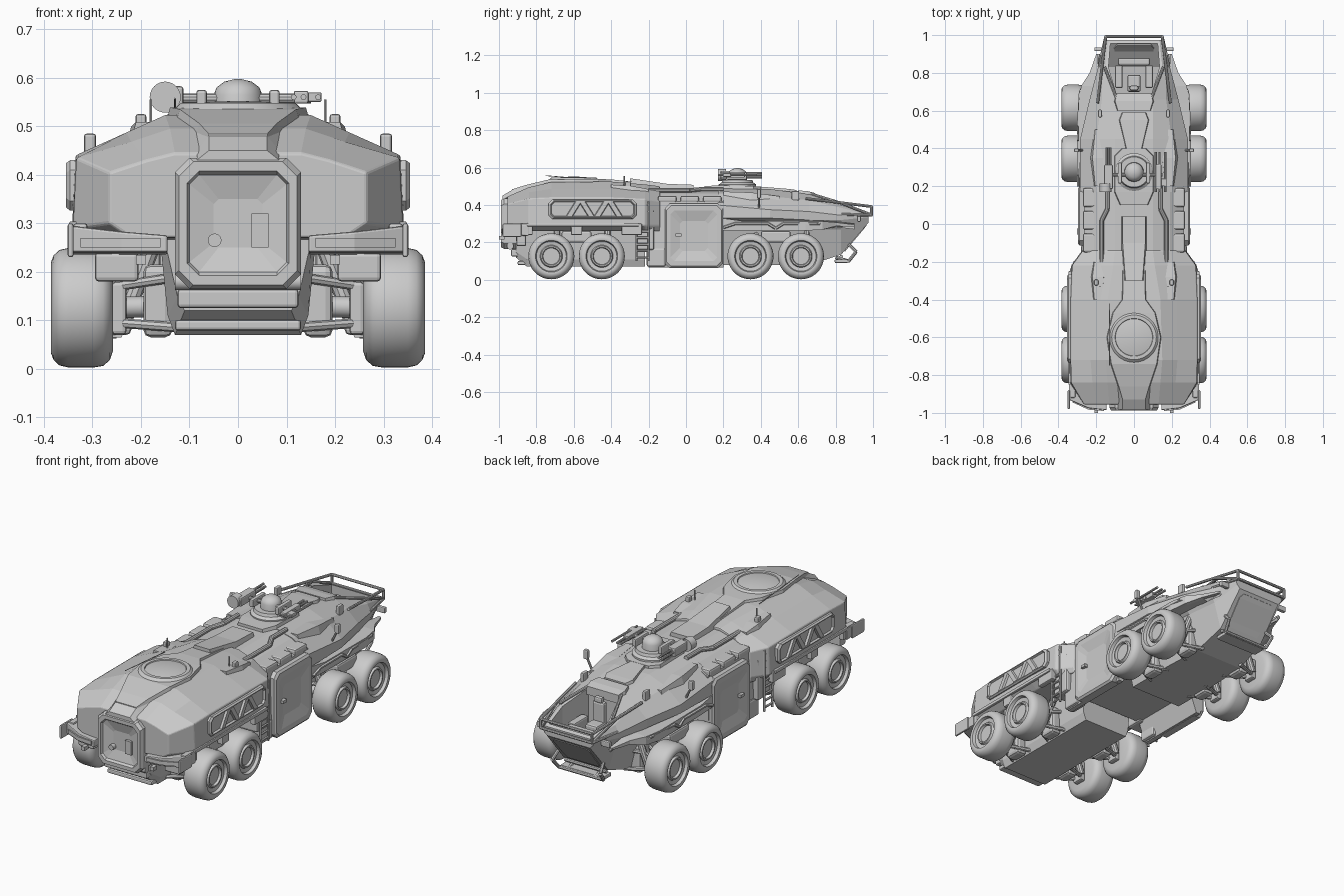
import bpy, bmesh
from math import pi, cos, sin
from mathutils import Vector


def finish(name, bm, mirror=False, bevel=0, smooth=False):
    bmesh.ops.recalc_face_normals(bm, faces=bm.faces)
    me = bpy.data.meshes.new(name)
    bm.to_mesh(me)
    bm.free()
    ob = bpy.data.objects.new(name, me)
    bpy.context.collection.objects.link(ob)
    if smooth:
        bpy.ops.object.select_all(action='DESELECT')
        ob.select_set(True)
        bpy.context.view_layer.objects.active = ob
        bpy.ops.object.shade_smooth_by_angle(angle=0.6)
    if bevel:
        m = ob.modifiers.new("bevel", 'BEVEL')
        m.width, m.segments, m.limit_method = bevel, 2, 'ANGLE'
    if mirror:
        ob.modifiers.new("mirror", 'MIRROR').use_mirror_merge = False
    return ob


def loft(name, rings, **kw):
    bm = bmesh.new()
    vs = [[bm.verts.new(p) for p in r] for r in rings]
    n = len(vs[0])
    for a, b in zip(vs, vs[1:]):
        for i in range(n):
            bm.faces.new((a[i], a[(i + 1) % n], b[(i + 1) % n], b[i]))
    bm.faces.new(vs[0])
    bm.faces.new(vs[-1])
    return finish(name, bm, **kw)


def hull(name, sections, **kw):
    # each section: y and the right half outline, top centre to bottom centre
    return loft(name, [[(x, y, z) for x, z in h] + [(-x, y, z) for x, z in h[-2:0:-1]]
                       for y, h in sections], **kw)


def deck(name, rows, h=.014, cx=0, **kw):
    # raised roof plate following rows of (y, half width, z)
    return loft(name, [[(cx - w, y, z + h), (cx + w, y, z + h), (cx + w + .012, y, z - .03),
                        (cx - w - .012, y, z - .03)] for y, w, z in rows], **kw)


def box(name, c, s, **kw):
    bm = bmesh.new()
    bmesh.ops.create_cube(bm, size=1)
    for v in bm.verts:
        v.co = Vector(v.co[i] * s[i] + c[i] for i in range(3))
    return finish(name, bm, **kw)


def tube(name, paths, r, n=8, **kw):
    bm = bmesh.new()
    for pts in paths:
        for a, b in zip(pts, pts[1:]):
            a, b = Vector(a), Vector(b)
            g = bmesh.ops.create_cone(bm, cap_ends=True, segments=n, radius1=r, radius2=r, depth=(b - a).length)
            q = (b - a).to_track_quat('Z', 'Y')
            for v in g['verts']:
                v.co = q @ v.co + (a + b) / 2
    return finish(name, bm, **kw)


def lathe(name, prof, c, axis, n=40, **kw):
    # profile of (distance along axis, radius)
    def pt(d, r, t):
        u, v = r * cos(t), r * sin(t)
        p = {'x': (d, u, v), 'y': (u, d, v), 'z': (u, v, d)}[axis]
        return [p[i] + c[i] for i in range(3)]
    return loft(name, [[pt(d, r, 2 * pi * i / n) for i in range(n)] for d, r in prof], smooth=True, **kw)


def panel(name, axis, cu, cv, rings, **kw):
    # nested chamfered rectangles (half width, half height, chamfer, depth)
    out = []
    for w, h, c, d in rings:
        o = [(w, h - c), (w - c, h), (c - w, h), (-w, h - c), (-w, c - h), (c - w, -h), (w - c, -h), (w, c - h)]
        out.append([(d, cu + u, cv + v) if axis == 'x' else (cu + u, d, cv + v) for u, v in o])
    return loft(name, out, **kw)


# Rear, middle and front hull
hull("rear_hull", [
    (-.955, [(0, .445), (.13, .445), (.19, .43), (.265, .405), (.265, .30), (.22, .27), (0, .27)]),
    (-.84, [(0, .495), (.14, .495), (.22, .468), (.333, .435), (.34, .29), (.3, .26), (0, .26)]),
    (-.72, [(0, .523), (.15, .523), (.23, .487), (.335, .44), (.342, .29), (.3, .26), (0, .26)]),
    (-.4, [(0, .525), (.14, .525), (.23, .487), (.335, .44), (.342, .29), (.3, .26), (0, .26)]),
    (-.22, [(0, .51), (.11, .51), (.21, .478), (.328, .432), (.333, .29), (.3, .26), (0, .26)]),
    (-.14, [(0, .50), (.1, .50), (.19, .47), (.27, .42), (.275, .29), (.27, .26), (0, .26)])], bevel=.005)
hull("rear_belly", [
    (-.91, [(0, .3), (.12, .3), (.15, .26), (.125, .15), (.11, .12), (0, .12)]),
    (-.85, [(0, .3), (.14, .3), (.16, .26), (.145, .11), (.13, .07), (0, .07)]),
    (-.22, [(0, .3), (.14, .3), (.16, .26), (.145, .11), (.13, .07), (0, .07)])])
hull("middle_hull", [(y, [(0, .487), (.1, .487), (.19, .462), (.265, .42), (.275, .1), (.265, .065),
                          (.24, .065), (.2, .17), (0, .17)]) for y in (-.2, .2)])
front = hull("front_hull", [
    (.17, [(0, .49), (.1, .49), (.2, .463), (.285, .40), (.29, .33), (.2, .28), (.15, .08), (0, .08)]),
    (.45, [(0, .485), (.1, .485), (.2, .447), (.285, .375), (.285, .33), (.2, .28), (.15, .08), (0, .08)]),
    (.66, [(0, .457), (.1, .457), (.17, .425), (.235, .365), (.235, .32), (.19, .27), (.14, .08), (0, .08)]),
    (.83, [(0, .40), (.15, .40), (.17, .385), (.19, .345), (.19, .32), (.17, .27), (.13, .135), (0, .135)]),
    (.975, [(0, .352), (.135, .352), (.142, .348), (.148, .34), (.148, .335), (.142, .322), (.125, .305), (0, .305)])])

# Cockpit opening
cut = loft("cockpit_cutter", [[(-w, y, b), (w, y, b), (w, y, .6), (-w, y, .6)]
                              for y, w, b in ((.68, .09, .2), (.83, .135, .22), (.955, .125, .31))])
m = front.modifiers.new("cockpit", 'BOOLEAN')
m.operation, m.object, m.solver = 'DIFFERENCE', cut, 'EXACT'
bpy.context.view_layer.objects.active = front
bpy.ops.object.modifier_apply(modifier="cockpit")
bpy.data.objects.remove(cut)
box("pilot_seat", (0, .75, .27), (.07, .08, .1), bevel=.01)
box("seat_back", (0, .715, .35), (.07, .03, .14), bevel=.01)
box("headrest", (0, .72, .43), (.045, .025, .03), bevel=.008)
box("control_console", (0, .86, .30), (.17, .04, .06), bevel=.01)
box("side_console", (.08, .78, .28), (.04, .12, .1), mirror=True, bevel=.008)
tube("cockpit_cage", [[(.193, .64, .435), (.17, .83, .412), (.15, .992, .392), (.15, .992, .345), (.185, .83, .35)],
                      [(.09, .66, .462), (.155, .83, .41)], [(0, .992, .392), (.15, .992, .392)],
                      [(0, .992, .345), (.15, .992, .345)], [(.17, .83, .41), (.15, .985, .35)]], .0075, mirror=True)
loft("nose_plate", [[(-w, y, z), (w, y, z), (w, y - .02, z + .03), (-w, y - .02, z + .03)]
                    for w, y, z in ((.09, .85, .15), (.10, .87, .175), (.105, .95, .27), (.09, .965, .29))])
tube("nose_guard", [[(0, .87, .10), (.13, .87, .10), (.14, .91, .15), (.13, .87, .19)],
                    [(0, .83, .125), (.12, .83, .125)], [(.08, .8, .12), (.08, .87, .10)]], .009, mirror=True)
box("nose_skid", (0, .83, .10), (.25, .07, .02), bevel=.005)
box("nose_light", (.185, .925, .325), (.05, .02, .03), mirror=True, bevel=.005)

# Wheels and suspension
tyre = [(.258, .03), (.258, .09), (.264, .108), (.278, .12), (.296, .123), (.35, .123), (.368, .119), (.38, .108),
        (.385, .095), (.383, .085), (.368, .08), (.364, .06), (.374, .055), (.374, .048), (.362, .044), (.362, .01)]
for k, y in enumerate((-.72, -.45, .345, .615)):
    lathe(f"wheel_{k}", tyre, (0, y, .126), 'x', 48, mirror=True)
    tube(f"axle_{k}", [[(.1, y, .13), (.27, y, .126)]], .022, 12, mirror=True, smooth=True)
    tube(f"suspension_arms_{k}", [[(.12, y + s * .07, z), (.25, y + s * .015, z + d)]
                                  for s in (-1, 1) for z, d in ((.085, .01), (.19, -.02))], .01, mirror=True)
    tube(f"shock_absorber_{k}", [[(.17, y + .03, .27), (.235, y + .03, .1)]], .017, 10, mirror=True)
    box(f"gearbox_{k}", (.165, y, .14), (.06, .09, .15), mirror=True, bevel=.015)
    box(f"wheel_mount_{k}", (.245, y, .125), (.03, .06, .11), mirror=True, bevel=.008)
for y in (-.585, .48):
    box("suspension_block", (.23, y, .23), (.14, .16, .06), mirror=True, bevel=.01)

# Rear hatch, step and bumpers
panel("rear_hatch", 'y', 0, .3, [(.13, .135, .03, -.9), (.13, .135, .03, -.972), (.122, .127, .03, -.988),
                                 (.105, .108, .025, -.988), (.1, .1, .02, -.976), (.05, .05, .01, -.962)])
tube("hatch_handle", [[(-.048, -.955, .265), (-.048, -.985, .265)]], .014, 16)
box("hatch_lock", (.045, -.968, .285), (.035, .016, .07))
tube("hatch_hinge", [[(-.13, -.94, .18), (.13, -.94, .18)]], .018, 14, smooth=True)
box("rear_step", (0, -.91, .145), (.25, .05, .04), bevel=.008)
box("rear_skid_bar", (0, -.87, .09), (.26, .06, .022), bevel=.006)
hull("hatch_hood", [(-.982, [(0, .45), (.06, .45), (.085, .43), (0, .43)]),
                    (-.93, [(0, .48), (.06, .48), (.085, .45), (0, .43)]),
                    (-.86, [(0, .505), (.07, .505), (.1, .47), (0, .43)])])
loft("rear_bumper", [[(x, y - .03, .24), (x, y + .06, .235), (x, y + .06, t), (x, y - .03, t)]
                     for x, y, t in ((.145, -.955, .275), (.24, -.945, .283), (.345, -.90, .295))],
     mirror=True, bevel=.005)
loft("rear_lamp", [[(x, y, .25), (x, y + .03, .25), (x, y + .03, .27), (x, y, .27)]
                   for x, y in ((.16, -.99), (.24, -.983), (.325, -.945))], mirror=True)
box("bumper_corner", (.345, -.93, .265), (.012, .1, .07), mirror=True, bevel=.005)
box("tow_tab", (.2, -.985, .225), (.02, .03, .02), mirror=True)
box("rear_mudguard", (.25, -.88, .21), (.09, .05, .06), mirror=True, bevel=.008)

# Side window frames with slanted posts, rear skirts
panel("window_frame", 'x', -.50, .378, [(.235, .052, .02, .325), (.235, .052, .02, .346), (.225, .046, .02, .354),
                                        (.222, .042, .015, .354), (.218, .038, .015, .3435)], mirror=True)
for y, d in ((-.6, .025), (-.53, -.025), (-.45, .025), (-.38, -.025)):
    loft("window_post", [[(x, y + s * d - .02, .378 + s * .04), (x, y + s * d + .02, .378 + s * .04)][::t]
                         + [(x + .014, y + s * d + t * .014, .378 + s * .04),
                            (x + .014, y + s * d - t * .014, .378 + s * .04)]
                         for x, s, t in ((.34, -1, 1), (.34, 1, 1))], mirror=True)
for y, w in ((-.585, .03), (-.87, .07), (-.29, .08)):
    box("arch_skirt", (.325, y, .27), (.03, w + .03, .06), mirror=True, bevel=.006)
box("rear_flank_rail", (.338, -.55, .295), (.02, .6, .018), mirror=True, bevel=.004)

# Side doors, ladders, sills
panel("side_door", 'x', .042, .235, [(.155, .172, .025, .25), (.155, .172, .025, .288), (.147, .162, .025, .297),
                                     (.125, .135, .02, .297), (.075, .08, .015, .283), (.07, .075, .015, .283)],
      mirror=True)
box("door_handle", (.292, -.04, .24), (.02, .03, .015), mirror=True)
tube("ladder", [[(.315, y, .1), (.315, y, .42)] for y in (-.265, -.2)] +
     [[(.315, -.265, .12 + i * .035), (.315, -.2, .12 + i * .035)] for i in range(9)], .006, 6, mirror=True)
box("side_sill", (.25, -.16, .12), (.06, .1, .1), mirror=True, bevel=.01)
box("rear_mid_locker", (.24, -.22, .27), (.12, .1, .22), mirror=True, bevel=.01)
for y in (-.1, .02, .14):
    box("roof_side_locker", (.235, y, .432), (.07, .1, .035), mirror=True, bevel=.01)
tube("roof_pipe", [[(.17, -.2, .478), (.17, .02, .478), (.14, .08, .484), (.14, .2, .484)]], .012, 10, mirror=True)

# Front fenders and flank rail
loft("front_fender", [[(.19, y, z), (x, y, z - .005), (x, y, z - d), (x - .02, y, z - d), (.19, y, z - .03)]
                      for y, x, z, d in ((.19, .29, .335, .07), (.3, .295, .32, .055), (.64, .295, .318, .055),
                                         (.73, .28, .318, .05), (.80, .235, .312, .025), (.9, .2, .30, .015))],
     mirror=True)
tube("flank_rail", [[(.295, .2, .28), (.295, .26, .3), (.295, .44, .3), (.295, .48, .275), (.295, .52, .3),
                     (.285, .7, .3), (.24, .78, .29)]], .008, 6, mirror=True)

# Roof plates
deck("rear_spine_plate", [(-.93, .06, .47), (-.86, .08, .492), (-.74, .12, .521), (-.6, .14, .525),
                          (-.47, .11, .525), (-.4, .06, .523), (-.1, .055, .49)])
deck("middle_spine_plate", [(-.3, .045, .525), (-.1, .06, .495), (.04, .06, .49)], .018)
deck("front_roof_plate", [(.1, .07, .488), (.17, .1, .49), (.36, .1, .487), (.4, .06, .485)])
deck("front_roof_hatch", [(.4, .04, .484), (.55, .075, .472), (.59, .06, .466)], .014)
deck("canopy_brow", [(.6, .085, .464), (.65, .1, .46), (.69, .09, .45)], .014)
for s in (-1, 1):
    deck("rear_shoulder_plate", [(-.4, .02, .497), (-.28, .03, .488), (-.2, .02, .473)], .012, s * .19)
    deck("front_shoulder_plate", [(.2, .02, .46), (.35, .035, .455), (.5, .02, .435)], .012, s * .185)
lathe("roof_ring", [(.5, .14), (.53, .138), (.542, .125), (.548, .118), (.548, .1), (.543, .098),
                    (.55, .06), (.552, .01)], (0, -.6, 0), 'z', 48)

# Gun turret
lathe("turret_base", [(.47, .1), (.51, .1), (.52, .085), (.535, .08), (.535, .02)], (0, .275, 0), 'z', 32)
lathe("turret_dome", [(.53, .052), (.565, .05), (.58, .044), (.592, .028), (.597, .008)], (0, .275, 0), 'z', 32)
box("turret_cheek", (.075, .27, .555), (.022, .11, .04), mirror=True, bevel=.006)
tube("gun_mount_bar", [[(-.15, .26, .557), (.15, .26, .557)]], .01, 10)
box("heavy_gun_body", (-.135, .25, .56), (.045, .13, .045), bevel=.006)
lathe("ammo_drum", [(-.02, .012), (-.02, .032), (.025, .032), (.025, .012)], (-.15, .19, .56), 'y', 24)
tube("heavy_gun_barrels", [[(-.135 + dx, .3, .56 + dz), (-.135 + dx, .405, .56 + dz)]
                           for dx, dz in ((-.011, 0), (.011, 0), (0, .011), (0, -.011))], .006)
box("light_gun_body", (.13, .25, .56), (.03, .13, .026), bevel=.004)
tube("light_gun_barrels", [[(x, .17, .56), (x, .38, .56)] for x in (.115, .135, .165)], .006)
box("light_gun_feed", (.155, .22, .56), (.035, .04, .02), bevel=.004)

# Mirrors, sensors and antennas
box("side_mirror", (.305, .39, .46), (.025, .02, .05), mirror=True, bevel=.006)
tube("mirror_stalk", [[(.27, .39, .38), (.305, .39, .45)]], .006, mirror=True)
box("roof_sensor", (.2, -.31, .505), (.022, .03, .04), mirror=True, bevel=.005)
box("roof_lamp", (.18, .585, .45), (.02, .04, .05), mirror=True, bevel=.005)
tube("roof_antenna", [[(.18, -.33, .48), (.18, -.33, .555)]], .003, 6, mirror=True)
tube("whip_antenna", [[(-.13, -.42, .53), (-.13, -.75, .557)]], .002, 6)
